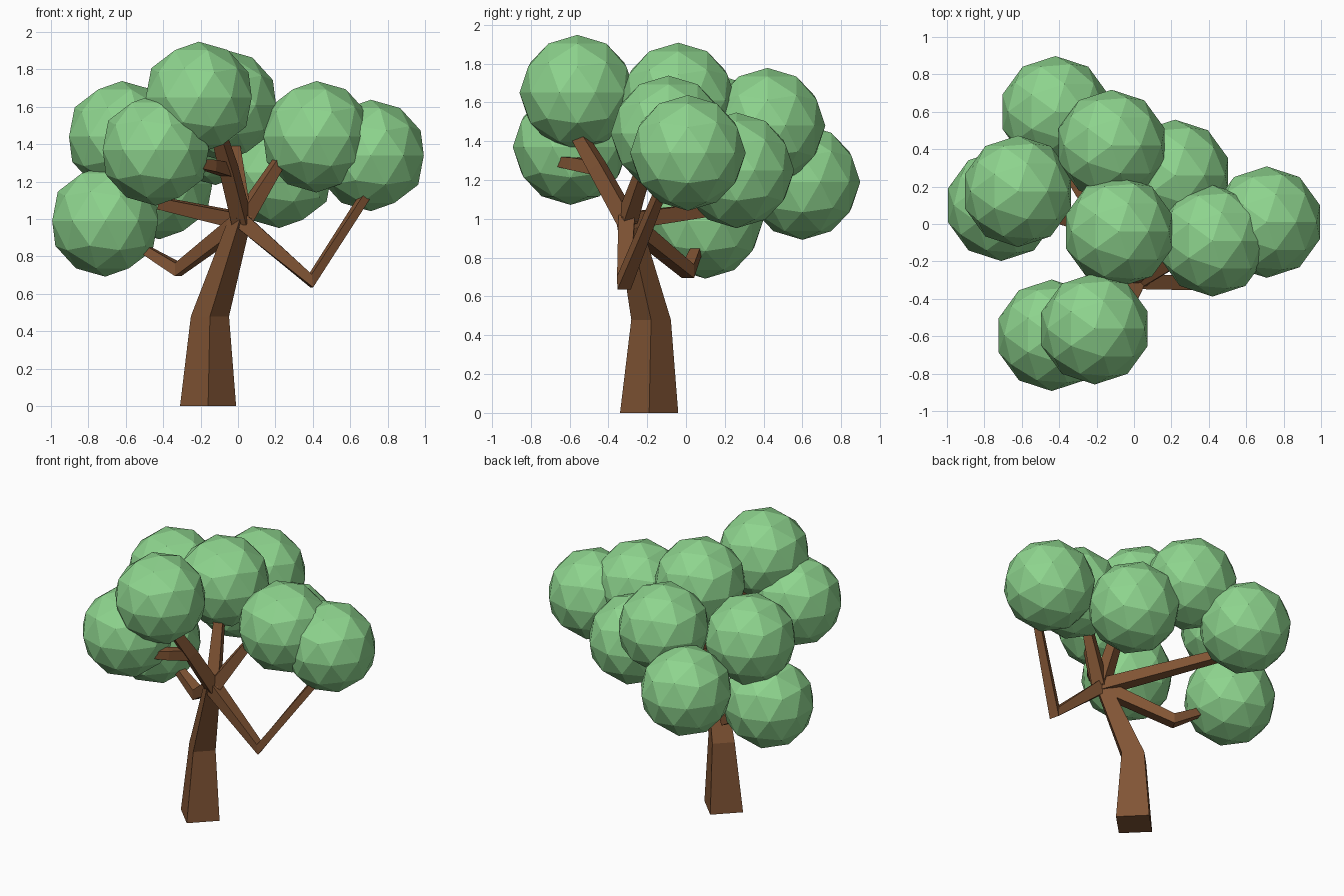
import bpy, bmesh
from mathutils import Vector

if "Cube" in bpy.data.objects:
    bpy.data.objects.remove(bpy.data.objects["Cube"])


def material(name, rgb):
    m = bpy.data.materials.new(name)
    m.diffuse_color = (*rgb, 1)
    m.use_nodes = True
    m.node_tree.nodes["Principled BSDF"].inputs["Base Color"].default_value = m.diffuse_color
    return m


GREEN = material("leaf green", (0.27, 0.66, 0.27))
BROWN = material("bark brown", (0.22, 0.09, 0.035))


def finish(bm, name, mat):
    bmesh.ops.recalc_face_normals(bm, faces=bm.faces)
    me = bpy.data.meshes.new(name)
    bm.to_mesh(me)
    bm.free()
    me.materials.append(mat)
    bpy.context.collection.objects.link(bpy.data.objects.new(name, me))


def limb(name, stations, diamond=False):
    """Square tapering tube through (x, y, z, half diagonal) stations."""
    bm = bmesh.new()
    pts = [Vector(s[:3]) for s in stations]
    rings = []
    for i, p in enumerate(pts):
        before = (p - pts[i - 1]).normalized() if i else Vector()
        after = (pts[i + 1] - p).normalized() if i < len(pts) - 1 else Vector()
        t = (before + after).normalized()
        if diamond:
            u, v = Vector((1, 0, 0)), Vector((0, 1, 0))
            corners = (u, v, -u, -v)
        else:
            u = Vector((0, 0, 1)).cross(t).normalized()
            v = t.cross(u)
            corners = [(a * u + b * v) * 0.707 for a, b in ((1, 1), (-1, 1), (-1, -1), (1, -1))]
        rings.append([bm.verts.new(p + c * stations[i][3]) for c in corners])
    for a, b in zip(rings, rings[1:]):
        for k in range(4):
            bm.faces.new((a[k], a[(k + 1) % 4], b[(k + 1) % 4], b[k]))
    bm.faces.new(rings[0])
    bm.faces.new(rings[-1])
    finish(bm, name, BROWN)


# Trunk, bending up to the fork
limb("trunk", [(-0.16, -0.19, 0, 0.15), (-0.15, -0.18, 0.48, 0.102),
               (0.02, -0.305, 1.03, 0.06)], diamond=True)

# Branches, all starting at the fork
FORK = (0.02, -0.305, 0.99, 0.06)
BRANCHES = {
    "right_low_branch": [(0.39, -0.32, 0.67, 0.05), (0.71, -0.12, 1.17, 0.032)],
    "right_high_branch": [(0.26, -0.18, 1.37, 0.035)],
    "front_branch": [(-0.05, -0.46, 1.27, 0.055), (-0.10, -0.56, 1.44, 0.045)],
    "middle_branch": [(-0.03, -0.16, 1.42, 0.042)],
    "back_branch": [(-0.44, 0.42, 1.09, 0.042)],
    "left_low_branch": [(-0.32, 0.01, 0.73, 0.05), (-0.52, 0.06, 0.85, 0.034)],
}
for name, path in BRANCHES.items():
    limb(name, [FORK] + path)
limb("front_twig", [(-0.05, -0.45, 1.26, 0.05), (-0.14, -0.58, 1.285, 0.045),
                    (-0.25, -0.69, 1.30, 0.03)])

# Leaf balls
LEAVES = [(-0.42, 0.60, 1.19), (-0.12, 0.42, 1.48), (0.22, 0.26, 1.25),
          (0.71, 0.01, 1.34), (0.42, -0.09, 1.44), (-0.08, -0.04, 1.61),
          (-0.62, 0.175, 1.44), (-0.71, 0.10, 0.99), (-0.44, -0.595, 1.37),
          (-0.21, -0.56, 1.65)]
for i, c in enumerate(LEAVES):
    bm = bmesh.new()
    bmesh.ops.create_icosphere(bm, subdivisions=2, radius=0.298)
    bmesh.ops.translate(bm, verts=bm.verts, vec=c)
    finish(bm, f"leaf_ball_{i + 1}", GREEN)
